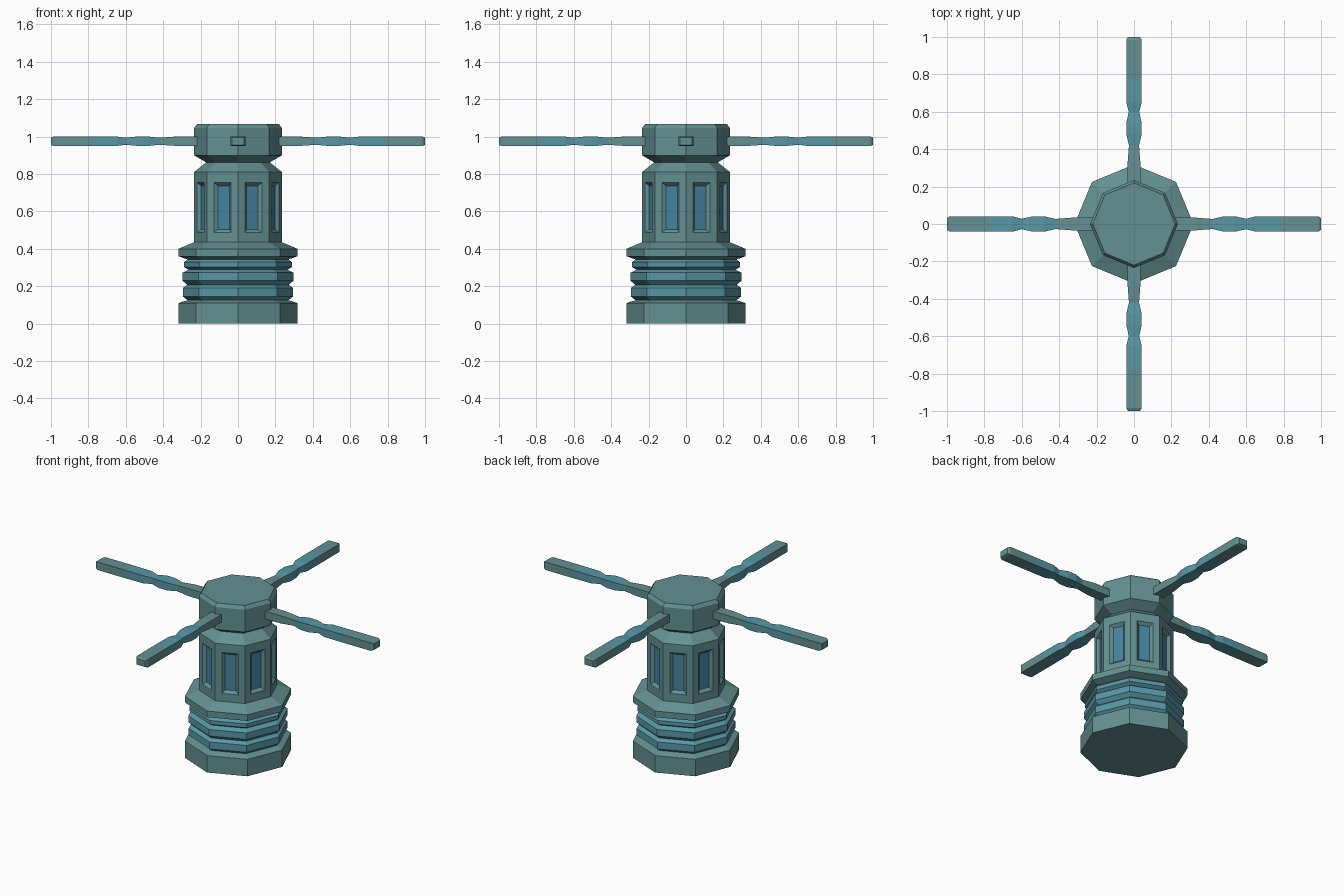
import bpy, bmesh, math
from mathutils import Matrix

if "Cube" in bpy.data.objects:
    bpy.data.objects.remove(bpy.data.objects["Cube"])


def material(name, color):
    m = bpy.data.materials.new(name)
    m.diffuse_color = (*color, 1)
    m.use_nodes = True
    m.node_tree.nodes["Principled BSDF"].inputs["Base Color"].default_value = m.diffuse_color
    return m


STONE = material("grey_teal", (0.13, 0.28, 0.29))
BLUE = material("blue_teal", (0.10, 0.31, 0.38))
GLASS = material("window_blue", (0.06, 0.23, 0.36))


def finish(bm, name, mats):
    me = bpy.data.meshes.new(name)
    bm.to_mesh(me)
    bm.free()
    for m in mats:
        me.materials.append(m)
    ob = bpy.data.objects.new(name, me)
    bpy.context.collection.objects.link(ob)
    return ob


def loft(rings, cap_start=False, cap_end=False):
    """Skin a list of point rings with quads."""
    bm = bmesh.new()
    loops = [[bm.verts.new(p) for p in r] for r in rings]
    for a, b in zip(loops, loops[1:]):
        n = len(a)
        for i in range(n):
            j = (i + 1) % n
            bm.faces.new((a[i], a[j], b[j], b[i]))
    if cap_start:
        bm.faces.new(loops[0][::-1])
    if cap_end:
        bm.faces.new(loops[-1])
    bm.normal_update()
    return bm


def octagon(r, z):
    return [(r * math.cos(i * math.pi / 4), r * math.sin(i * math.pi / 4), z) for i in range(8)]


def lathe(profile, **caps):
    return loft([octagon(r, z) for r, z in profile], **caps)


# Foot slab
finish(lathe([(0.318, 0), (0.318, 0.11), (0.27, 0.125)], cap_start=True), "base", [STONE])

# Ribbed bellows
finish(lathe([(0.27, 0.125), (0.295, 0.145), (0.295, 0.19), (0.272, 0.207),
              (0.297, 0.23), (0.297, 0.272), (0.265, 0.288),
              (0.29, 0.303), (0.29, 0.328), (0.27, 0.343)]), "bellows", [BLUE])

# Collar and tower body with recessed windows
bm = lathe([(0.27, 0.343), (0.318, 0.36), (0.318, 0.40), (0.235, 0.435),
            (0.235, 0.81), (0.17, 0.862)])
walls = [f for f in bm.faces if f.calc_center_median().z > 0.5 and abs(f.normal.z) < 0.01]
bmesh.ops.inset_individual(bm, faces=walls, thickness=0.04, use_even_offset=True)
for f in walls:
    for v in f.verts:
        v.co.z = 0.487 if v.co.z < 0.6 else 0.754
bmesh.ops.inset_individual(bm, faces=walls, thickness=0.017, depth=-0.018, use_even_offset=True)
for f in walls:
    f.material_index = 1
finish(bm, "tower_body", [STONE, GLASS])

# Head
finish(lathe([(0.17, 0.862), (0.235, 0.90), (0.235, 1.045), (0.22, 1.066)], cap_end=True),
       "head", [STONE])

# Four arms: (distance, half width, half height)
ARM = [(0.21, 0.036, 0.025), (0.33, 0.034, 0.025), (0.42, 0.027, 0.019), (0.48, 0.041, 0.025),
       (0.54, 0.041, 0.025), (0.60, 0.028, 0.019), (0.65, 0.041, 0.025),
       (0.78, 0.041, 0.026), (0.985, 0.041, 0.026), (1.0, 0.032, 0.020)]
for k, name in enumerate(("right", "back", "left", "front")):
    bm = loft([[(x, -w, 0.975 - h), (x, w, 0.975 - h), (x, w, 0.975 + h), (x, -w, 0.975 + h)]
               for x, w, h in ARM], cap_end=True)
    for f in bm.faces:
        if 0.42 < f.calc_center_median().x < 0.78:
            f.material_index = 1
    bm.transform(Matrix.Rotation(k * math.pi / 2, 4, 'Z'))
    finish(bm, name + "_arm", [STONE, BLUE])
